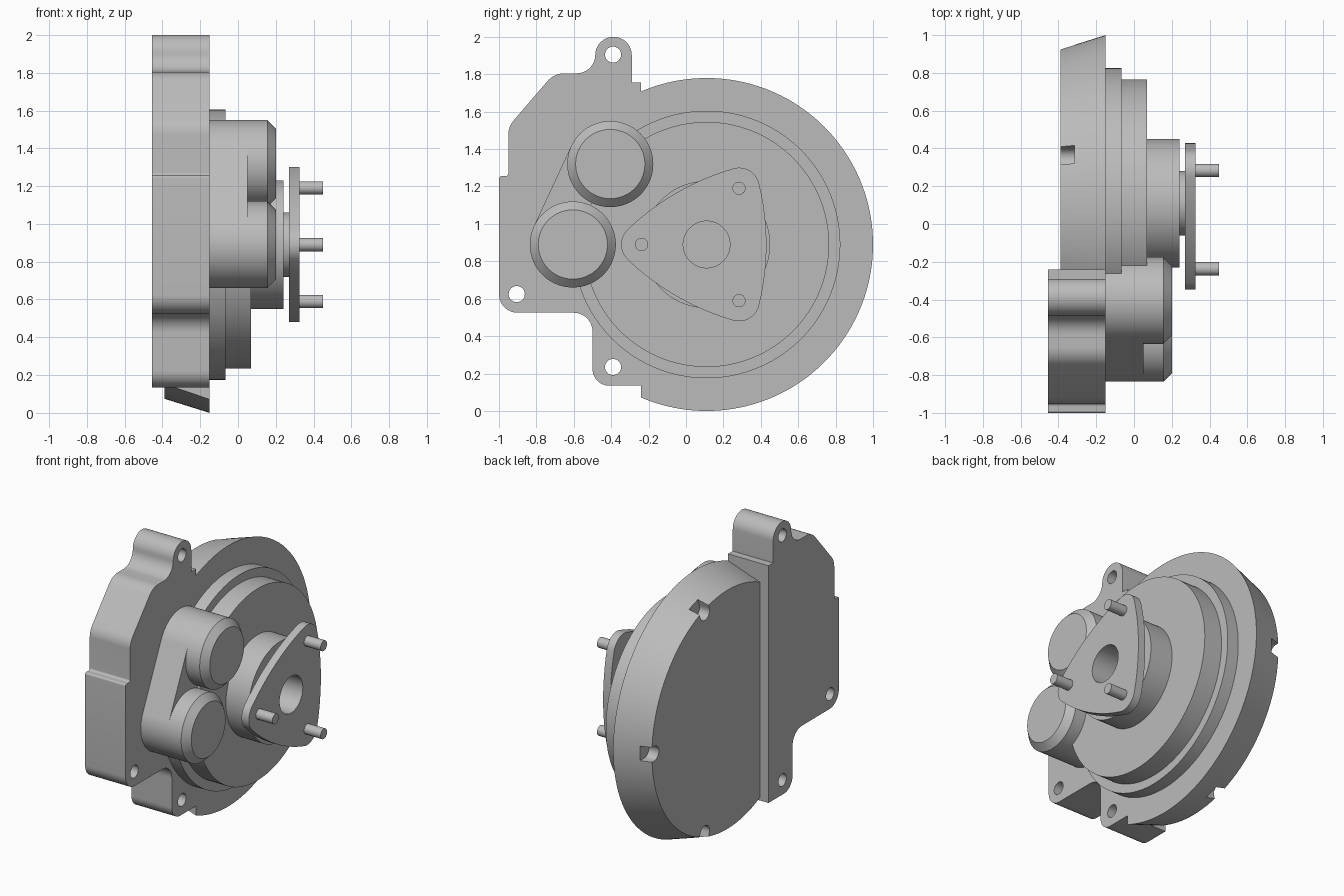
import bpy, bmesh, math
from mathutils import Vector, Matrix

if "Cube" in bpy.data.objects:
    bpy.data.objects.remove(bpy.data.objects["Cube"])

gray = bpy.data.materials.new("cast gray")
gray.use_nodes = True
gray.diffuse_color = (0.5, 0.5, 0.5, 1)
gray.node_tree.nodes["Principled BSDF"].inputs["Base Color"].default_value = (0.5, 0.5, 0.5, 1)

CY, CZ = 0.11, 0.89          # main shaft axis


def loft(name, sections):
    """Solid through (x, outline) sections; outlines are lists of (y, z)."""
    bm = bmesh.new()
    rings = [[bm.verts.new((x, y, z)) for y, z in pts] for x, pts in sections]
    for a, b in zip(rings, rings[1:]):
        for i in range(len(a)):
            j = (i + 1) % len(a)
            bm.faces.new((a[i], a[j], b[j], b[i]))
    bm.faces.new(rings[0])
    bm.faces.new(rings[-1])
    bmesh.ops.recalc_face_normals(bm, faces=bm.faces)
    me = bpy.data.meshes.new(name)
    bm.to_mesh(me)
    bm.free()
    ob = bpy.data.objects.new(name, me)
    bpy.context.collection.objects.link(ob)
    me.materials.append(gray)
    return ob


def arc(y, z, r, a0, a1, n):
    return [(y + r * math.cos(a0 + (a1 - a0) * i / n),
             z + r * math.sin(a0 + (a1 - a0) * i / n)) for i in range(n + 1)]


def circle(y, z, r, n=96):
    return arc(y, z, r, 0, math.tau, n)[:-1]


def cyl(name, profile, y=CY, z=CZ, n=96):
    return loft(name, [(x, circle(y, z, r, n)) for x, r in profile])


def rounded(corners, n=10):
    """Polygon of (y, z, radius) corners with each corner filleted."""
    out = []
    for i, (y, z, r) in enumerate(corners):
        p = Vector((y, z))
        if r == 0:
            out.append((y, z))
            continue
        u = (Vector(corners[i - 1][:2]) - p).normalized()
        v = (Vector(corners[(i + 1) % len(corners)][:2]) - p).normalized()
        half = u.angle(v) / 2
        c = p + (u + v).normalized() * (r / math.sin(half))
        a = p + u * (r / math.tan(half)) - c
        b = p + v * (r / math.tan(half)) - c
        a0 = math.atan2(a.y, a.x)
        turn = (math.atan2(b.y, b.x) - a0 + math.pi) % math.tau - math.pi
        out += arc(c.x, c.y, r, a0, a0 + turn, n)
    return out


def cut(targets, cutters):
    """Subtract the cutters from every target, then remove the cutters."""
    for t in targets:
        for c in cutters:
            m = t.modifiers.new("cut", "BOOLEAN")
            m.operation, m.solver, m.object = "DIFFERENCE", "EXACT", c
        dg = bpy.context.evaluated_depsgraph_get()
        me = bpy.data.meshes.new_from_object(t.evaluated_get(dg))
        t.modifiers.clear()
        t.data = me
    for c in cutters:
        bpy.data.objects.remove(c)


# Mounting plate with three bolt holes
plate = loft("mounting_plate", [(x, rounded([
    (-0.24, 0.135, 0), (-0.5, 0.135, 0.09), (-0.5, 0.525, 0.1), (-1, 0.525, 0.1),
    (-1, 1.255, 0.012), (-0.95, 1.255, 0.015), (-0.95, 1.52, 0.12), (-0.705, 1.805, 0.12),
    (-0.485, 1.805, 0.1), (-0.485, 2, 0.097), (-0.29, 2, 0.097), (-0.29, 1.755, 0),
    (-0.24, 1.755, 0)])) for x in (-0.455, -0.15)])
cut([plate], [cyl("hole_cutter", [(-0.6, 0.043), (0, 0.043)], y, z, 40)
              for y, z in ((-0.39, 1.905), (-0.39, 0.235), (-0.905, 0.625))])

# Tapered main disc, trimmed at the plate and notched on its back rim
disc = cyl("main_disc", [(-0.39, 0.815), (-0.15, 0.89)], n=160)
cutters = [loft("trim_cutter", [(x, [(-2, -1), (-0.24, -1), (-0.24, 3), (-2, 3)])
                                for x in (-1, 1)])]
for deg in (-72, 0, 72):
    a = math.radians(deg)
    slot = arc(0.79, 0, 0.05, math.pi / 2, 1.5 * math.pi, 16) + [(1, -0.05), (1, 0.05)]
    slot = [(CY + u * math.cos(a) - v * math.sin(a), CZ + u * math.sin(a) + v * math.cos(a))
            for u, v in slot]
    cutters.append(loft("notch_cutter", [(-0.5, slot), (-0.315, slot)]))
cut([disc], cutters)

# Stepped housing, hub and neck
lower_step = cyl("lower_step", [(-0.17, 0.715), (-0.065, 0.715)], n=160)
upper_step = cyl("upper_step", [(-0.1, 0.655), (0.07, 0.655)], n=160)
hub = cyl("hub", [(0.03, 0.34), (0.24, 0.34)])
neck = cyl("neck", [(0.22, 0.17), (0.28, 0.17)])

# Three-cornered flange with bowed sides, and its pins
outline, pins = [], []
PIN_R, CORNER, BACK, BOW = 0.347, 0.11, 1.058, math.radians(13.7)
for k in range(3):
    a = math.radians(60 + 120 * k)
    y, z = CY + PIN_R * math.cos(a), CZ + PIN_R * math.sin(a)
    swing = math.pi / 3 - BOW
    outline += arc(y, z, CORNER, a - swing, a + swing, 14)
    s = a + math.pi / 3
    outline += arc(CY - BACK * math.cos(s), CZ - BACK * math.sin(s), BACK + 0.32,
                   s - BOW, s + BOW, 12)[1:-1]
    pins.append(cyl("flange_pin", [(0.3, 0.035), (0.45, 0.035)], y, z, 32))
flange = loft("flange", [(0.27, outline), (0.325, outline)])
cut([flange, neck, hub, upper_step], [cyl("bore_cutter", [(-0.08, 0.125), (0.6, 0.125)])])

# Two chamfered drums and the web joining their outer sides
drums = [Vector((-0.605, 0.89)), Vector((-0.405, 1.32))]
for name, c in zip(("lower_drum", "upper_drum"), drums):
    cyl(name, [(-0.17, 0.23), (0.155, 0.23), (0.2, 0.185)], c.x, c.y)
d = (drums[1] - drums[0]).normalized()
side = Vector((-d.y, d.x)) * 0.23
web = [tuple(p) for p in (drums[0], drums[1], drums[1] + side, drums[0] + side)]
loft("drum_web", [(-0.17, web), (0.05, web)])

# Smooth round walls, keep the edges crisp
bpy.ops.object.select_all(action="DESELECT")
for ob in bpy.context.collection.objects:
    if ob.type == "MESH" and ob.data.materials and ob.data.materials[0] == gray:
        ob.select_set(True)
        bpy.context.view_layer.objects.active = ob
bpy.ops.object.shade_smooth_by_angle(angle=math.radians(25))
